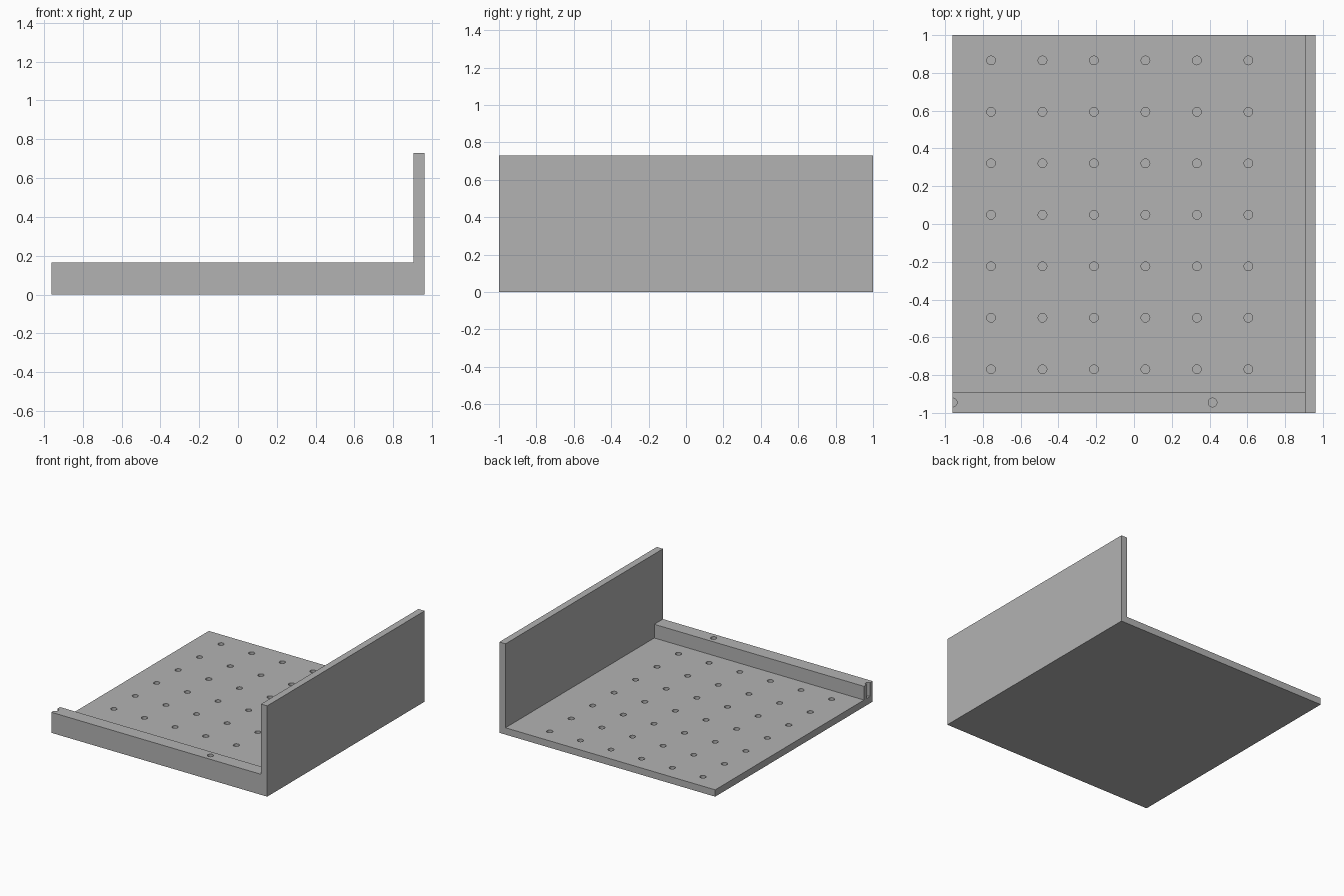
import bpy
import bmesh
from mathutils import Matrix, Vector

if "Cube" in bpy.data.objects:
    bpy.data.objects.remove(bpy.data.objects["Cube"], do_unlink=True)

# Main dimensions
HALF_X, HALF_Y = 0.96, 1.0
PLATE = 0.055            # plate and wall thickness
WALL_TOP, RAIL_TOP = 0.73, 0.165
RAIL_DEPTH = 0.11
WALL_X = HALF_X - PLATE
HOLE_R, PITCH = 0.023, 0.2725

grey = bpy.data.materials.new("plain grey")
grey.use_nodes = True
colour = (0.45, 0.45, 0.45, 1)
grey.diffuse_color = colour
grey.node_tree.nodes["Principled BSDF"].inputs["Base Color"].default_value = colour


def make_object(name, bm):
    bmesh.ops.recalc_face_normals(bm, faces=bm.faces)
    mesh = bpy.data.meshes.new(name)
    bm.to_mesh(mesh)
    bm.free()
    mesh.materials.append(grey)
    obj = bpy.data.objects.new(name, mesh)
    bpy.context.collection.objects.link(obj)
    return obj


def extrude_profile(name, points, y0, y1):
    """Extrude an (x, z) outline along y."""
    bm = bmesh.new()
    face = bm.faces.new([bm.verts.new((x, y0, z)) for x, z in points])
    new = bmesh.ops.extrude_face_region(bm, geom=[face])["geom"]
    verts = [v for v in new if isinstance(v, bmesh.types.BMVert)]
    bmesh.ops.translate(bm, verts=verts, vec=Vector((0, y1 - y0, 0)))
    return make_object(name, bm)


def add_drill(bm, x, y, z0, z1):
    bmesh.ops.create_cone(bm, cap_ends=True, segments=32, radius1=HOLE_R, radius2=HOLE_R,
                          depth=z1 - z0, matrix=Matrix.Translation((x, y, (z0 + z1) / 2)))


# Plate with upright side wall, as one L-shaped section
tray = extrude_profile("shelf_tray", [
    (-HALF_X, 0), (HALF_X, 0), (HALF_X, WALL_TOP), (WALL_X, WALL_TOP),
    (WALL_X, PLATE), (-HALF_X, PLATE)], -HALF_Y, HALF_Y)

# Low rail along the front edge
rail = extrude_profile("front_rail", [
    (-HALF_X, PLATE), (WALL_X, PLATE), (WALL_X, RAIL_TOP), (-HALF_X, RAIL_TOP)],
    -HALF_Y, -HALF_Y + RAIL_DEPTH)

# Grid of shallow blind holes in the plate, and two deep ones in the rail
bm = bmesh.new()
for i in range(6):
    for j in range(7):
        add_drill(bm, -0.757 + i * PITCH, -0.769 + j * PITCH, PLATE / 2, PLATE + 0.03)
for x in (-HALF_X, 0.416):
    add_drill(bm, x, -HALF_Y + RAIL_DEPTH / 2, PLATE, RAIL_TOP + 0.03)
drills = make_object("hole_cutters", bm)

# Join the rail, then drill the holes
for helper, operation in ((rail, 'UNION'), (drills, 'DIFFERENCE')):
    helper.hide_render = True
    mod = tray.modifiers.new(helper.name, 'BOOLEAN')
    mod.object = helper
    mod.operation = operation
    mod.solver = 'EXACT'

# Keep the finished solid and drop the helpers
depsgraph = bpy.context.evaluated_depsgraph_get()
finished = bpy.data.meshes.new_from_object(tray.evaluated_get(depsgraph))
tray.modifiers.clear()
tray.data = finished
for helper in (rail, drills):
    bpy.data.objects.remove(helper, do_unlink=True)

# Smooth the hole walls while keeping edges sharp
bpy.ops.object.select_all(action='DESELECT')
tray.select_set(True)
bpy.context.view_layer.objects.active = tray
bpy.ops.object.shade_smooth_by_angle()
